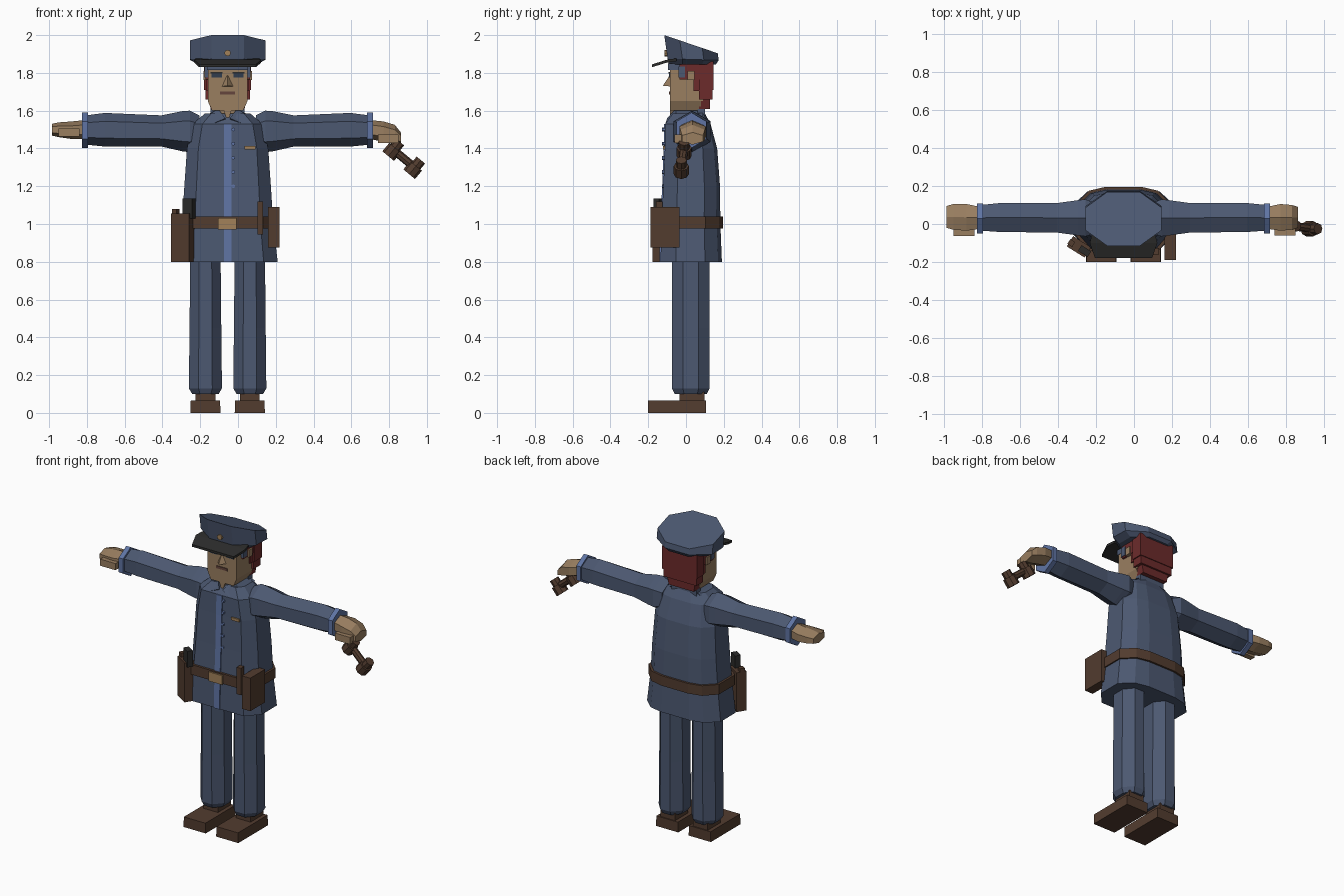
import bpy, bmesh, math
from mathutils import Vector, Matrix

if "Cube" in bpy.data.objects:
    bpy.data.objects.remove(bpy.data.objects["Cube"])

CX = -0.055  # body centre line


def material(name, r, g, b):
    m = bpy.data.materials.new(name)
    m.use_nodes = True
    m.diffuse_color = (r, g, b, 1)
    m.node_tree.nodes["Principled BSDF"].inputs["Base Color"].default_value = (r, g, b, 1)
    return m


CLOTH = material("uniform blue", .072, .098, .165)
TRIM = material("trim blue", .115, .175, .37)
SKIN = material("skin", .32, .21, .118)
HAIR = material("dark red hair", .15, .024, .024)
LEATHER = material("brown leather", .085, .045, .028)
BLACK = material("black", .025, .025, .024)
BRASS = material("brass", .36, .22, .10)
LIPS = material("lips", .13, .06, .045)
EYE = material("slate eye", .03, .045, .075)


def finish(name, bm, mat):
    bmesh.ops.recalc_face_normals(bm, faces=bm.faces)
    me = bpy.data.meshes.new(name)
    bm.to_mesh(me)
    bm.free()
    me.materials.append(mat)
    ob = bpy.data.objects.new(name, me)
    bpy.context.scene.collection.objects.link(ob)
    return ob


def loft(name, rings, mat):
    """Skin a list of equal-length rings and cap both ends."""
    bm = bmesh.new()
    vs = [[bm.verts.new(p) for p in ring] for ring in rings]
    n = len(vs[0])
    for a, b in zip(vs, vs[1:]):
        for i in range(n):
            j = (i + 1) % n
            bm.faces.new((a[i], a[j], b[j], b[i]))
    bm.faces.new(vs[0])
    bm.faces.new(vs[-1])
    return finish(name, bm, mat)


def box(name, x, y, z, mat, turn=0, taper=1):
    """Box from ranges; turn spins it about z, taper scales its lower end."""
    bm = bmesh.new()
    bmesh.ops.create_cube(bm, size=1)
    for v in bm.verts:
        if v.co.z < 0:
            v.co.x *= taper
    size = [r[1] - r[0] for r in (x, y, z)]
    mid = [(r[0] + r[1]) / 2 for r in (x, y, z)]
    bm.transform(Matrix.Translation(mid) @ Matrix.Rotation(turn, 4, "Z")
                 @ Matrix.Diagonal((*size, 1)))
    return finish(name, bm, mat)


def rod(name, a, b, r, mat, sides=8):
    a, b = Vector(a), Vector(b)
    bm = bmesh.new()
    bmesh.ops.create_cone(bm, cap_ends=True, segments=sides, radius1=r, radius2=r,
                          depth=(b - a).length)
    spin = (b - a).to_track_quat("Z", "Y").to_matrix().to_4x4()
    bm.transform(Matrix.Translation((a + b) / 2) @ spin)
    return finish(name, bm, mat)


def hex_x(x, z0, z1, y0, y1):
    """Hexagon across the x axis with points at top and bottom."""
    ring = []
    for i in range(6):
        t = math.radians(60 * i + 90)
        ring.append((x, (y0 + y1) / 2 + math.cos(t) / .866 * (y1 - y0) / 2,
                     (z0 + z1) / 2 + math.sin(t) * (z1 - z0) / 2))
    return ring


# Coat: ten-sided section, flat at the front and rounded at the back
HALF = [(.38, 1), (.72, .88), (1, .45), (1, -.5), (.72, -1)]
SECTION = HALF + [(-x, y) for x, y in reversed(HALF)]
COAT = [(.80, .265, -.135, .19), (1.0, .242, -.13, .182), (1.2, .229, -.12, .18),
        (1.4, .215, -.112, .165), (1.53, .185, -.11, .13), (1.585, .12, -.07, .1)]


def coat_ring(z, hw, yf, yb, grow=0):
    c, h = (yf + yb) / 2, (yb - yf) / 2 + grow
    return [(CX + x * (hw + grow), c + y * h, z) for x, y in SECTION]


loft("coat", [coat_ring(*r) for r in COAT], CLOTH)
loft("belt", [coat_ring(z, .24, -.13, .182, .013) for z in (.975, 1.04)], LEATHER)
loft("coat_placket", [[(CX - .02, yf - .006, z), (CX + .02, yf - .006, z),
                       (CX + .02, yf + .003, z), (CX - .02, yf + .003, z)]
                      for z, hw, yf, yb in COAT[:-1]], TRIM)
for i in range(5):
    z = 1.2 + i * .075
    rod(f"button_{i + 1}", (CX + .03, -.126, z), (CX + .03, -.105, z), .01, TRIM, 6)
box("belt_buckle", (-.105, -.008), (-.153, -.14), (.972, 1.032), BRASS)
box("chest_badge", (.035, .092), (-.121, -.105), (1.394, 1.412), BRASS)

# Collar and neck
box("neck", (CX - .055, CX + .055), (-.045, .075), (1.54, 1.64), SKIN)
box("throat", (CX - .02, CX + .02), (-.085, -.03), (1.55, 1.6), SKIN, taper=.2)
box("collar_back", (CX - .09, CX + .09), (.06, .1), (1.56, 1.61), CLOTH)
for s, side in ((1, "left"), (-1, "right")):
    outer, inner, tip = CX + s * .115, CX + s * .05, CX + s * .012
    loft(f"{side}_collar_flap",
         [[(outer, .09, 1.575), (inner, .09, 1.61), (inner, .07, 1.575)],
          [(outer, -.05, 1.57), (inner, -.055, 1.61), (inner, -.04, 1.57)],
          [(CX + s * .07, -.108, 1.535), (tip, -.1, 1.56), (tip, -.08, 1.545)]], CLOTH)

# Limbs, mirrored about the body centre line
for s, side in ((1, "left"), (-1, "right")):
    def X(d):
        return CX + s * d

    loft(f"{side}_sleeve", [hex_x(X(d), *r) for d, *r in (
        (.15, 1.40, 1.575, -.05, .11), (.20, 1.38, 1.60, -.065, .13),
        (.24, 1.385, 1.597, -.06, .125), (.35, 1.41, 1.575, -.045, .11),
        (.65, 1.41, 1.588, -.042, .11), (.75, 1.42, 1.575, -.035, .1))], CLOTH)
    loft(f"{side}_cuff", [hex_x(X(d), 1.402, 1.59, -.05, .108) for d in (.738, .77)], TRIM)

    leg = []
    for z, w, h in ((.1, .07, .085), (.13, .0875, .1), (.45, .084, .1), (.86, .08, .1)):
        k = math.cos(math.pi / 8)
        leg.append([(X(.1175) + w / k * math.cos(a), .025 + h / k * math.sin(a), z)
                    for a in (math.pi / 8 + i * math.pi / 4 for i in range(8))])
    loft(f"{side}_trouser_leg", leg, CLOTH)
    xs = sorted((X(.04), X(.195)))
    box(f"{side}_shoe", xs, (-.2, .105), (0, .066), LEATHER, taper=1.03)
    box(f"{side}_shoe_ankle", (xs[0] + .025, xs[1] - .025), (-.035, .098), (.06, .11), LEATHER)

# Hands: right one flat, left one curled
loft("right_hand", [hex_x(x, *r) for x, *r in (
    (-.81, 1.45, 1.55, -.025, .09), (-.88, 1.45, 1.543, -.035, .105),
    (-.95, 1.46, 1.538, -.03, .105), (-.985, 1.468, 1.53, -.02, .095))], SKIN)
box("right_thumb", (-.95, -.84), (-.062, -.025), (1.462, 1.505), SKIN)
loft("left_hand", [hex_x(x, *r) for x, *r in (
    (.70, 1.45, 1.55, -.025, .09), (.77, 1.435, 1.543, -.035, .105),
    (.83, 1.42, 1.525, -.03, .1), (.862, 1.42, 1.485, -.02, .09))], SKIN)
box("left_thumb", (.74, .85), (-.06, -.025), (1.43, 1.475), SKIN)

# Held instrument: two stepped barrels joined by a shaft
rod("instrument_shaft", (.82, -.01, 1.395), (.94, -.025, 1.295), .022, LEATHER)
for name, x, y, z in (("upper", .822, -.01, 1.392), ("lower", .933, -.025, 1.296)):
    d = Vector((.64, 0, .77))
    c = Vector((x, y, z))
    rod(f"{name}_barrel", c - d * .042, c + d * .015, .04, LEATHER)
    rod(f"{name}_barrel_tip", c, c + d * .055, .029, LEATHER)

# Head, with face details as thin plates
box("head", (CX - .105, CX + .105), (-.085, .09), (1.65, 1.85), SKIN)
box("jaw", (CX - .105, CX + .105), (-.085, .08), (1.6, 1.65), SKIN, taper=.78)
loft("nose", [[(CX - .033, -.08, 1.728), (CX + .033, -.08, 1.728), (CX, -.122, 1.732)],
              [(CX - .008, -.08, 1.785), (CX + .008, -.08, 1.785), (CX, -.088, 1.785)]], SKIN)
box("mouth", (CX - .04, CX + .04), (-.09, -.08), (1.686, 1.702), LIPS)
for s, side in ((1, "left"), (-1, "right")):
    def span(a, b):
        return sorted((CX + s * a, CX + s * b))

    box(f"{side}_eye", span(.03, .085), (-.09, -.08), (1.775, 1.797), EYE)
    box(f"{side}_eyebrow", span(.026, .09), (-.092, -.08), (1.797, 1.806), BLACK)
    box(f"{side}_side_hair", span(.1, .118), (-.035, .08), (1.765, 1.85), HAIR)
    box(f"{side}_sideburn", span(.1, .113), (.04, .08), (1.705, 1.77), HAIR)
    box(f"{side}_ear", span(.1, .128), (.008, .045), (1.762, 1.81), SKIN)
    box(f"{side}_temple_band", span(.1, .122), (-.04, -.005), (1.775, 1.835), CLOTH)
box("back_hair", (CX - .125, CX + .125), (.07, .145), (1.71, 1.86), HAIR)
box("nape_hair", (CX - .118, CX + .118), (.07, .14), (1.66, 1.71), HAIR)
box("lower_nape_hair", (CX - .1, CX + .1), (.07, .128), (1.61, 1.66), HAIR, taper=.9)

# Peaked cap: octagonal, crown sloping down to the back
OCT = [(.43, -1), (1, -.42), (1, .42), (.43, 1)]
OCT += [(-x, y) for x, y in reversed(OCT)]


def cap_ring(hw, y0, y1, z, slope=0):
    ring = []
    for u, v in OCT:
        y = (y0 + y1) / 2 + v * (y1 - y0) / 2
        ring.append((CX + u * hw, y, z - slope * (y - y0)))
    return ring


loft("cap_crown", [cap_ring(.155, -.09, .158, 1.845), cap_ring(.2, -.097, .173, 1.875, .03),
                   cap_ring(.2, -.115, .168, 2.0, .34)], CLOTH)
box("cap_lining", (CX - .108, CX + .108), (-.094, .06), (1.815, 1.85), CLOTH)
loft("cap_visor", [[(CX - w, y, z), (CX + w, y, z), (CX + w, y, z + .015), (CX - w, y, z + .015)]
                   for w, y, z in ((.165, -.05, 1.862), (.178, -.10, 1.855), (.15, -.18, 1.83))],
     BLACK)
rod("cap_badge", (CX, -.113, 1.905), (CX, -.09, 1.905), .017, BRASS)

# Belt gear
A = math.radians(-32)
box("holster", (-.345, -.235), (-.152, -.088), (.80, 1.055), LEATHER, A)
box("holster_clip", (-.345, -.315), (-.115, -.085), (1.0, 1.08), LEATHER, A)
box("pistol_grip", (-.29, -.23), (-.16, -.125), (1.03, 1.135), BLACK, A)
box("belt_pouch", (.16, .22), (-.188, -.035), (.875, 1.09), LEATHER)
box("belt_baton", (.102, .132), (-.16, -.125), (.945, 1.12), LEATHER)
